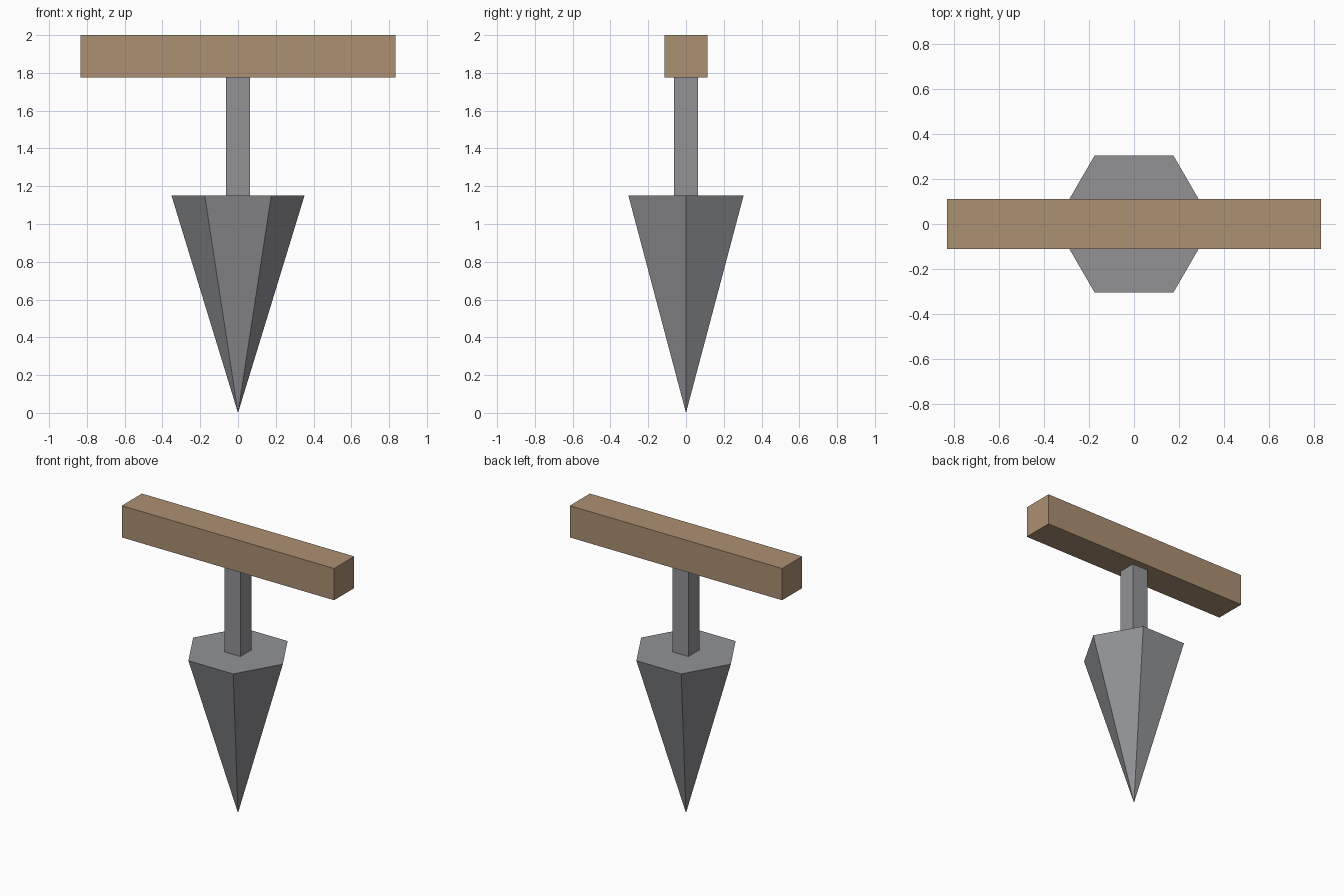
import bpy
import bmesh
from math import cos, sin, tau

default = bpy.data.objects.get("Cube")
if default:
    bpy.data.objects.remove(default, do_unlink=True)


def make_material(name, rgb):
    mat = bpy.data.materials.new(name)
    mat.use_nodes = True
    color = (*rgb, 1.0)
    mat.diffuse_color = color
    mat.node_tree.nodes["Principled BSDF"].inputs["Base Color"].default_value = color
    return mat


def finish(bm, name, mat):
    bmesh.ops.recalc_face_normals(bm, faces=bm.faces[:])
    mesh = bpy.data.meshes.new(name)
    bm.to_mesh(mesh)
    bm.free()
    mesh.materials.append(mat)
    obj = bpy.data.objects.new(name, mesh)
    bpy.context.collection.objects.link(obj)
    return obj


def make_box(name, width, depth, bottom, top, mat):
    bm = bmesh.new()
    bmesh.ops.create_cube(bm, size=1)
    bmesh.ops.scale(bm, vec=(width, depth, top - bottom), verts=bm.verts[:])
    bmesh.ops.translate(bm, vec=(0, 0, (top + bottom) / 2), verts=bm.verts[:])
    return finish(bm, name, mat)


def make_spike(name, radius, top, sides, mat):
    bm = bmesh.new()
    tip = bm.verts.new((0, 0, 0))
    rim = [bm.verts.new((radius * cos(tau * i / sides), radius * sin(tau * i / sides), top))
           for i in range(sides)]
    bm.faces.new(rim)
    for i in range(sides):
        bm.faces.new((rim[i], tip, rim[(i + 1) % sides]))
    return finish(bm, name, mat)


wood = make_material("brown wood", (0.413, 0.279, 0.171))
metal = make_material("grey metal", (0.287, 0.291, 0.305))

# Pointed six-sided head, square shaft and crossbar handle
make_spike("spike_head", 0.352, 1.15, 6, metal)
make_box("shaft", 0.125, 0.125, 1.15, 1.775, metal)
make_box("handle", 1.666, 0.225, 1.775, 2.0, wood)
